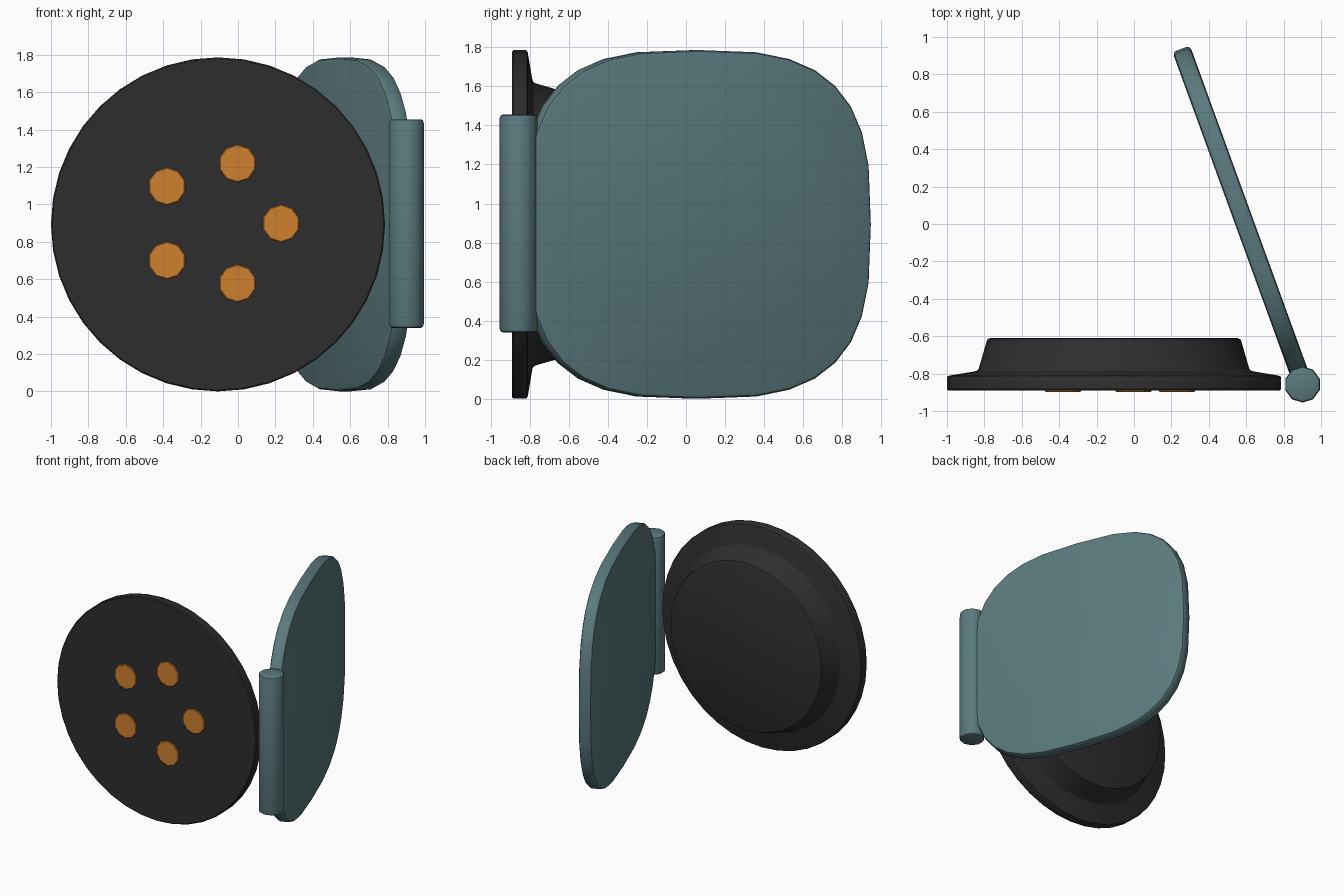
import bpy, bmesh, math
from mathutils import Matrix, Vector

if "Cube" in bpy.data.objects:
    bpy.data.objects.remove(bpy.data.objects["Cube"])


def material(name, rgb):
    m = bpy.data.materials.new(name)
    m.diffuse_color = (*rgb, 1)
    m.use_nodes = True
    m.node_tree.nodes["Principled BSDF"].inputs["Base Color"].default_value = m.diffuse_color
    return m


TEAL = material("muted teal", (0.105, 0.195, 0.208))
BLACK = material("charcoal", (0.027, 0.027, 0.027))
ORANGE = material("copper orange", (0.62, 0.22, 0.03))
DISC_X, MID_Z = -0.107, 0.893


def skin(name, rings, mat, matrix, smooth=35):
    """Closed solid from a stack of equal-length point rings, capped at both ends."""
    bm = bmesh.new()
    loops = [[bm.verts.new(p) for p in ring] for ring in rings]
    n = len(loops[0])
    for a, b in zip(loops, loops[1:]):
        for i in range(n):
            j = (i + 1) % n
            bm.faces.new((a[i], a[j], b[j], b[i]))
    bm.faces.new(loops[0][::-1])
    bm.faces.new(loops[-1])
    bmesh.ops.recalc_face_normals(bm, faces=bm.faces)
    me = bpy.data.meshes.new(name)
    bm.to_mesh(me)
    bm.free()
    ob = bpy.data.objects.new(name, me)
    bpy.context.collection.objects.link(ob)
    ob.matrix_world = matrix
    me.materials.append(mat)
    bpy.ops.object.select_all(action='DESELECT')
    ob.select_set(True)
    bpy.context.view_layer.objects.active = ob
    bpy.ops.object.shade_smooth_by_angle(angle=math.radians(smooth))
    return ob


def lathe(profile, sides, start=0.0):
    """Rings about local z from (radius, height) pairs."""
    turn = [start + math.tau * i / sides for i in range(sides)]
    return [[(r * math.cos(t), r * math.sin(t), h) for t in turn] for r, h in profile]


# local z -> world +y, local x -> world x, local y -> world -z
to_back = Matrix.Rotation(-math.pi / 2, 4, 'X')

# Round base with a stepped, tapered back
base = [(0.886, -0.89), (0.893, -0.883), (0.893, -0.822), (0.889, -0.814), (0.878, -0.81),
        (0.745, -0.788), (0.731, -0.783), (0.723, -0.772),
        (0.681, -0.628), (0.675, -0.616), (0.662, -0.61)]
skin("round_base", lathe(base, 40), BLACK,
     Matrix.Translation((DISC_X, 0, MID_Z)) @ to_back)

# Ring of five contact pads on the front
for k in range(5):
    a = math.tau * k / 5
    pos = Vector((DISC_X + 0.337 * math.cos(a), 0, MID_Z + 0.005 + 0.337 * math.sin(a)))
    skin(f"contact_pad_{k + 1}",
         lathe([(0.096, -0.899), (0.101, -0.895), (0.101, -0.885)], 10, math.pi / 2),
         ORANGE, Matrix.Translation(pos) @ to_back)

# Upright hinge barrel
barrel = [(0.080, 0.34), (0.092, 0.345), (0.097, 0.36),
          (0.097, 1.435), (0.092, 1.45), (0.080, 1.455)]
skin("hinge_barrel", lathe(barrel, 10, math.pi / 2), TEAL,
     Matrix.Translation((0.901, -0.858, 0)), 40)


# Rounded-square cover plate, swung open by 20 degrees
def outline(inset, h):
    pts = []
    for i in range(32):
        t = math.tau * i / 32
        c, s = math.cos(t), math.sin(t)
        x = math.copysign(abs(c) ** (2 / 3), c) * (0.94 - inset)
        y = math.copysign(abs(s) ** (2 / 3), s) * (MID_Z - inset)
        pts.append((h, x, y))
    return pts


rim = [(0.022, -0.05), (0.007, -0.044), (0, -0.03), (0, 0.03), (0.007, 0.044), (0.022, 0.05)]
skin("cover_plate", [outline(i, h) for i, h in rim], TEAL,
     Matrix.Translation((0.574, 0.053, MID_Z)) @ Matrix.Rotation(math.radians(20), 4, 'Z'))
